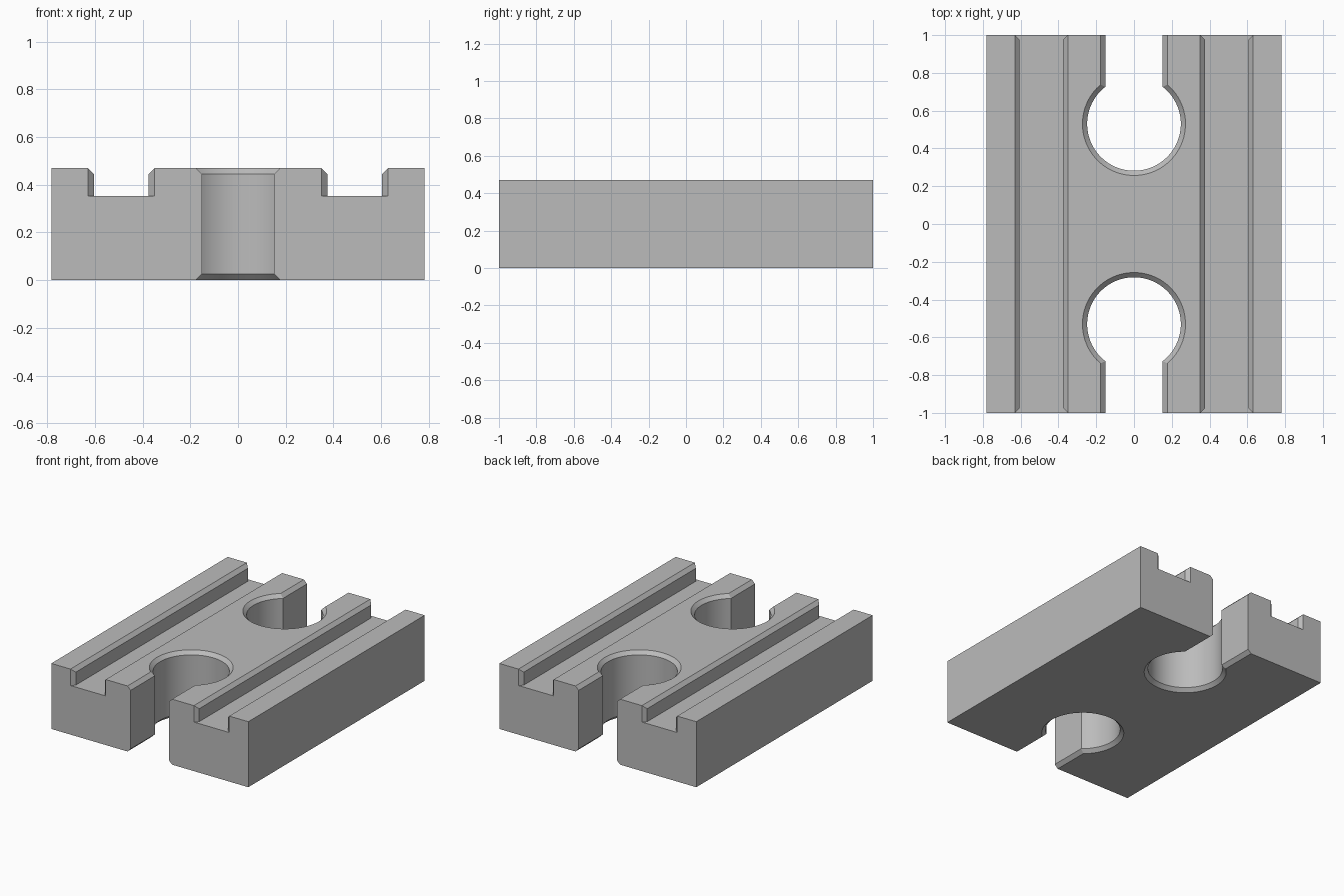
import bpy, bmesh, math
from mathutils import Vector

cube = bpy.data.objects.get("Cube")
if cube:
    bpy.data.objects.remove(cube)

# Main dimensions
W, L, H = 0.782, 1.0, 0.47       # half width, half length, height
FLOOR, G_MID, G_HALF = 0.352, 0.49, 0.115
C, E = 0.025, 0.02               # chamfer, cutter overshoot
HOLE_Y, HOLE_R, NECK = 0.53, 0.248, 0.152

grey = bpy.data.materials.new("grey")
grey.use_nodes = True
colour = (0.5, 0.5, 0.5, 1)
grey.diffuse_color = colour
grey.node_tree.nodes["Principled BSDF"].inputs["Base Color"].default_value = colour


def loft(bm, rings):
    """Join equal-length rings of points into a closed solid."""
    loops = [[bm.verts.new(p) for p in ring] for ring in rings]
    n = len(loops[0])
    for a, b in zip(loops, loops[1:]):
        for i in range(n):
            j = (i + 1) % n
            bm.faces.new((a[i], a[j], b[j], b[i]))
    bm.faces.new(loops[0][::-1])
    bm.faces.new(loops[-1])


def make_object(name, bm):
    bmesh.ops.recalc_face_normals(bm, faces=bm.faces)
    mesh = bpy.data.meshes.new(name)
    bm.to_mesh(mesh)
    bm.free()
    mesh.materials.append(grey)
    obj = bpy.data.objects.new(name, mesh)
    bpy.context.collection.objects.link(obj)
    return obj


def keyhole(grow, z, side):
    """Round hole with a neck running out through the end."""
    r, w = HOLE_R + grow, NECK + grow
    a0 = math.acos(w / r)
    sweep = math.pi + 2 * a0
    pts = [Vector((w, side * (L + E), z))]
    for i in range(65):
        a = a0 - sweep * i / 64
        pts.append(Vector((r * math.cos(a), side * (HOLE_Y + r * math.sin(a)), z)))
    pts.append(Vector((-w, side * (L + E), z)))
    return pts


# Track body: grooved cross-section swept along y
half = [(W, 0), (W, H), (G_MID + G_HALF + C, H), (G_MID + G_HALF, H - C),
        (G_MID + G_HALF, FLOOR), (G_MID - G_HALF, FLOOR),
        (G_MID - G_HALF, H - C), (G_MID - G_HALF - C, H)]
section = half + [(-x, z) for x, z in reversed(half)]
bm = bmesh.new()
loft(bm, [[(x, y, z) for x, z in section] for y in (-L, L)])
body = make_object("track_body", bm)

# Cutters: chamfered keyholes and flared groove mouths at both ends
bm = bmesh.new()
for side in (-1, 1):
    levels = ((C + E, -E), (0, C), (0, H - C), (C + E, H + E))
    loft(bm, [keyhole(grow, z, side) for grow, z in levels])
    for mid in (-G_MID, G_MID):
        inner, outer = G_HALF, G_HALF + C + E
        plan = [(-inner, L - C), (inner, L - C), (outer, L + E), (-outer, L + E)]
        loft(bm, [[(mid + x, side * y, z) for x, y in plan] for z in (FLOOR, H + E)])
cutter = make_object("end_cutter", bm)
cutter.hide_render = True

cut = body.modifiers.new("cut_ends", 'BOOLEAN')
cut.operation = 'DIFFERENCE'
cut.solver = 'EXACT'
cut.object = cutter

bpy.ops.object.select_all(action='DESELECT')
body.select_set(True)
bpy.context.view_layer.objects.active = body
bpy.ops.object.modifier_apply(modifier=cut.name)
bpy.data.objects.remove(cutter)
bpy.ops.object.shade_smooth_by_angle(angle=math.radians(30))
